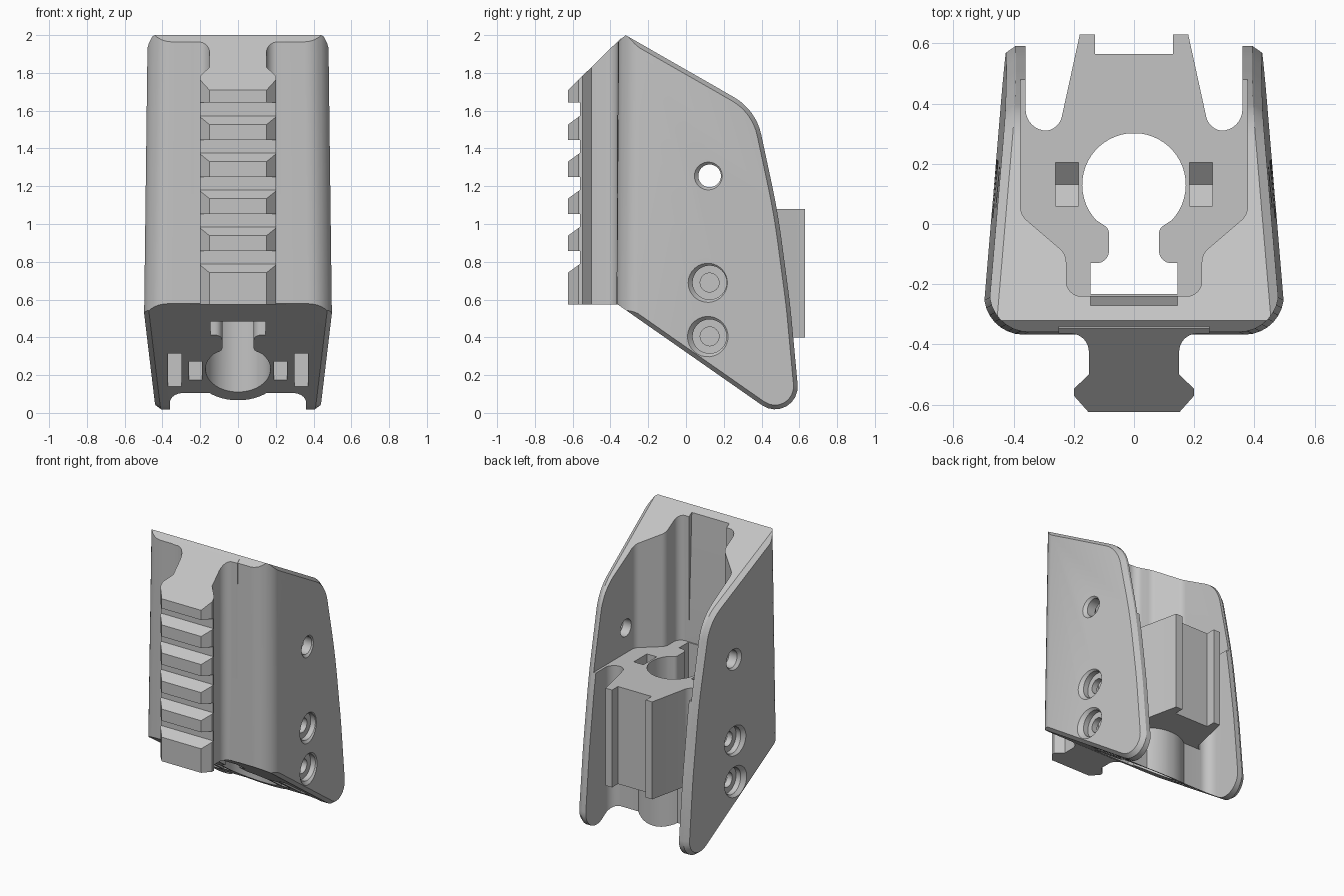
import bpy, bmesh
from math import sin, cos, tan, pi, radians, atan2
from mathutils import Vector

if "Cube" in bpy.data.objects:
    bpy.data.objects.remove(bpy.data.objects["Cube"])

grey = bpy.data.materials.new("plain grey")
grey.use_nodes = True
colour = (0.55, 0.55, 0.55, 1)
grey.diffuse_color = colour
grey.node_tree.nodes["Principled BSDF"].inputs["Base Color"].default_value = colour


def rounded(points, steps=8):
    """Polygon from (a, b, radius) corners, each filleted by its radius."""
    out = []
    for i, (a, b, r) in enumerate(points):
        p = Vector((a, b))
        if not r:
            out.append(p)
            continue
        u = (Vector(points[i - 1][:2]) - p).normalized()
        v = (Vector(points[(i + 1) % len(points)][:2]) - p).normalized()
        half = u.angle(v) / 2
        c = p + (u + v).normalized() * r / sin(half)
        s, e = p + u * r / tan(half) - c, p + v * r / tan(half) - c
        start = atan2(s.y, s.x)
        turn = (atan2(e.y, e.x) - start + pi) % (2 * pi) - pi
        for k in range(steps + 1):
            t = start + turn * k / steps
            out.append(c + Vector((cos(t), sin(t))) * r)
    return out


def mirrored(half):
    return half + [(-p[0],) + tuple(p[1:]) for p in reversed(half)]


def inset(points, d):
    """Move a counter-clockwise polygon inwards."""
    out = []
    for i, p in enumerate(points):
        a = (p - points[i - 1]).normalized()
        b = (points[(i + 1) % len(points)] - p).normalized()
        na, nb = Vector((-a.y, a.x)), Vector((-b.y, b.x))
        out.append(p + (na + nb) * d / (1 + na.dot(nb)))
    return out


def loft(name, loops):
    """Closed solid through loops of equal length."""
    bm = bmesh.new()
    rings = [[bm.verts.new(p) for p in loop] for loop in loops]
    n = len(rings[0])
    for r, q in zip(rings, rings[1:]):
        for i in range(n):
            j = (i + 1) % n
            bm.faces.new((r[i], r[j], q[j], q[i]))
    bm.faces.new(rings[0])
    bm.faces.new(rings[-1])
    bmesh.ops.recalc_face_normals(bm, faces=bm.faces)
    mesh = bpy.data.meshes.new(name)
    bm.to_mesh(mesh)
    bm.free()
    ob = bpy.data.objects.new(name, mesh)
    bpy.context.collection.objects.link(ob)
    return ob


def along_z(name, pts, lo, hi):
    return loft(name, [[(p[0], p[1], z) for p in pts] for z in (lo, hi)])


def along_x(name, pts, lo, hi):
    return loft(name, [[(x, p[0], p[1]) for p in pts] for x in (lo, hi)])


def combine(ob, other, mode="DIFFERENCE", keep=False):
    mod = ob.modifiers.new("cut", "BOOLEAN")
    mod.object, mod.operation, mod.solver = other, mode, "EXACT"
    bpy.context.view_layer.objects.active = ob
    bpy.ops.object.modifier_apply(modifier=mod.name)
    if not keep:
        bpy.data.objects.remove(other)


def side_x(y, z):
    """Half width of the tapered, drafted shell."""
    return 0.495 - 0.092 * (y + 0.24) - 0.012 * (z - 0.58)


# Shell: side outline with chamfered rim, trimmed by the rounded plan
outline = rounded([(-0.45, 0.636, 0), (0.615, -0.108, 0.12), (0.552, 0.57, 4),
                   (0.487, 1.06, 4), (0.37, 1.605, 0.3), (-0.32, 2.0, 0), (-0.45, 1.88, 0)])
rim = inset(outline, 0.022)
shell = loft("shell", [[(s * (side_x(*p) - d), p[0], p[1]) for p in pts]
                       for s, pts, d in ((-1, rim, 0), (-1, outline, 0.03),
                                         (1, outline, 0.03), (1, rim, 0))])
plan_loops = []
for z, front in ((-0.1, -0.372), (2.1, -0.358)):
    corner = [(side_x(0.8, z) + 0.003, 0.8, 0), (side_x(front, z) + 0.003, front, 0.13)]
    plan_loops.append([(p[0], p[1], z) for p in rounded(mirrored(corner))])
combine(shell, loft("plan_trim", plan_loops), "INTERSECT")

# Space behind the lower core, leaving a round boss at the bore
boss = [(0.235 * cos(t), 0.13 + 0.235 * sin(t), 0)
        for t in (radians(50 + 5 * k) for k in range(8))]
space = mirrored([(0.36, 0.8, 0), (0.36, 0.31, 0.07)] + boss)
combine(shell, along_z("rear_space", rounded(space), -0.2, 1.2))

# Rear block with two lips
block = mirrored([(0.13, 0.565, 0), (0.13, 0.63, 0), (0.18, 0.63, 0),
                  (0.25, 0.31, 0.06), (0.32, 0.309, 0), (0.32, 0.22, 0)])
combine(shell, along_z("rear_block", rounded(block), 0.4, 1.2), "UNION")

# Upper cavity
cavity = mirrored([(0.377, 0.8, 0), (0.377, 0.03, 0.06), (0.225, -0.1, 0.06), (0.225, -0.24, 0.05)])
combine(shell, along_z("cavity", rounded(cavity), 1.08, 2.3))
recess = [(-0.2, 1.1), (-0.238, 1.1), (-0.276, 2.1), (-0.2, 2.1)]
combine(shell, along_x("front_recess", recess, -0.145, 0.145))

# Keyhole bore
bore = [(0.172 * cos(t), 0.13 + 0.172 * sin(t), 0)
        for t in (radians(90 - 7 * k) for k in range(1, 20))]
bore += [(0.083, -0.015, 0.03), (0.083, -0.13, 0.04), (0.145, -0.13, 0), (0.145, -0.232, 0)]
combine(shell, along_z("bore", rounded(mirrored(bore), 5), -0.3, 1.5))


def hole(s, y, z, rings):
    """Stepped round cutter, rings are (x, radius)."""
    circle = [2 * pi * k / 32 for k in range(32)]
    cutter = loft("hole", [[(s * x, y + r * cos(t), z + r * sin(t)) for t in circle]
                           for x, r in rings])
    combine(shell, cutter)


for s in (-1, 1):
    # Nut slots, from above and from below
    nut = [(0.06, 1.2), (0.06, 0.68), (0.132, 0.62), (0.205, 0.68), (0.205, 1.2)]
    combine(shell, along_x("upper_slot", nut, s * 0.185, s * 0.26))
    for x0, x1, y0, y1, top in ((0.19, 0.26, 0.07, 0.21, 0.5), (0.3, 0.37, 0.01, 0.26, 0.85)):
        box = [(y0, -0.3), (y1, -0.3), (y1, top), (y0, top)]
        combine(shell, along_x("lower_slot", box, s * x0, s * x1))
    # Counterbored screw holes and the plain hole above
    for z in (0.405, 0.69):
        hole(s, 0.125, z, [(0.32, 0.05), (0.41, 0.05), (0.411, 0.09), (0.447, 0.09), (0.487, 0.13)])
    hole(s, 0.125, 1.255, [(0.3, 0.06), (0.44, 0.06), (0.48, 0.1)])

# Front rail with cross slots and a sloped upper end
section = mirrored([(0.25, -0.30, 0), (0.25, -0.364, 0), (0.15, -0.364, 0.06), (0.15, -0.5, 0),
                    (0.2, -0.548, 0), (0.2, -0.57, 0), (0.152, -0.624, 0)])
rail = along_z("front_rail", rounded(section), 0.575, 2.2)
slope = [(-0.8, 1.537), (-0.345, 1.983), (-0.25, 1.92), (-0.25, 2.4), (-0.8, 2.4)]
combine(rail, along_x("rail_slope", slope, -0.5, 0.5))
for k in range(5):
    low = 0.788 + 0.196 * k
    groove = [(-0.562, low), (-0.562, low + 0.07), (-0.7, low + 0.07),
              (-0.7, low - 0.045), (-0.624, low - 0.045)]
    combine(rail, along_x("groove", groove, -0.4, 0.4))

# Finish
for ob in (shell, rail):
    ob.data.materials.clear()
    ob.data.materials.append(grey)
    bpy.ops.object.select_all(action="DESELECT")
    ob.select_set(True)
    bpy.context.view_layer.objects.active = ob
    bpy.ops.object.shade_smooth_by_angle(angle=radians(25))
